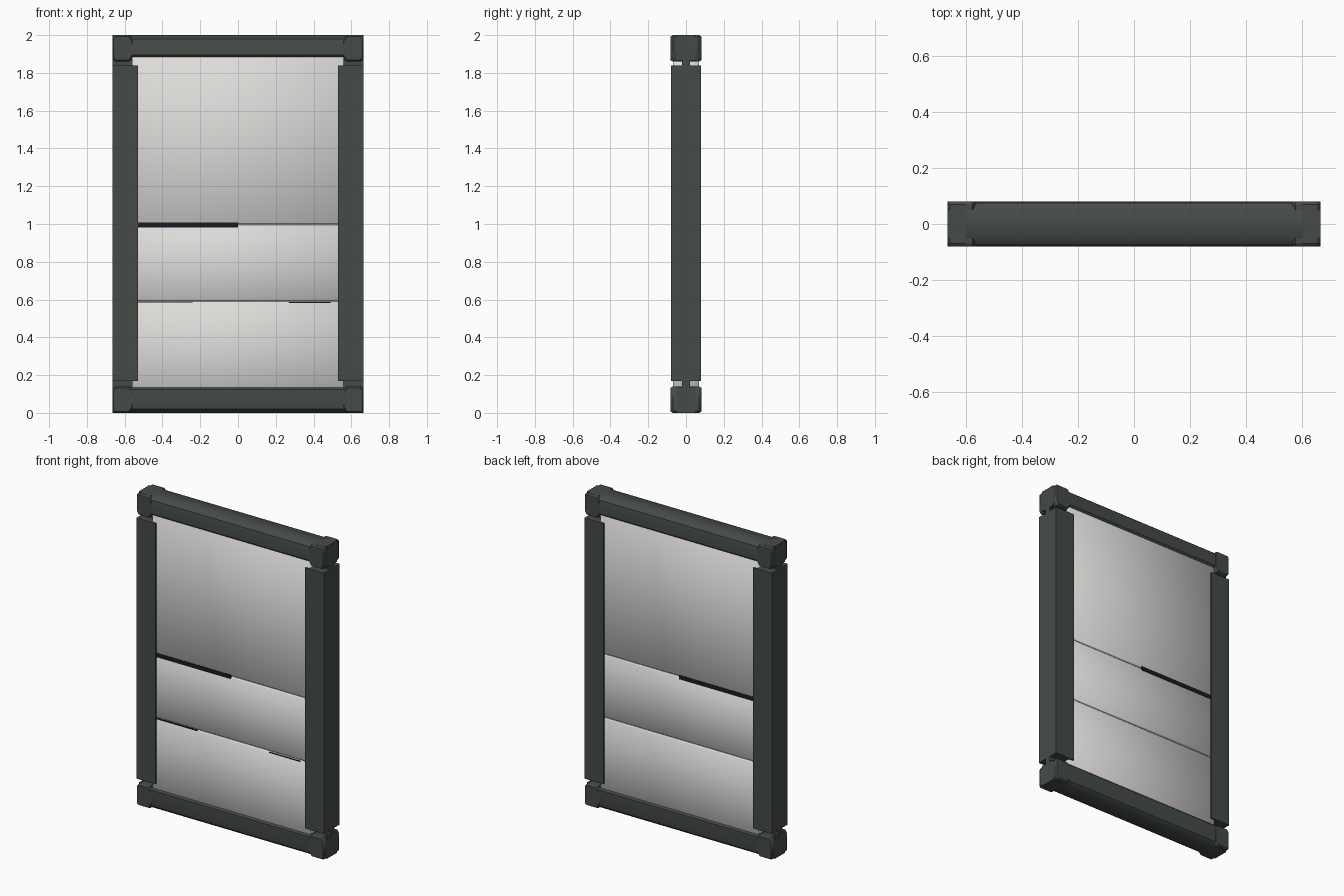
import bpy, bmesh, math

if "Cube" in bpy.data.objects:
    bpy.data.objects.remove(bpy.data.objects["Cube"])


def material(name, rgb):
    m = bpy.data.materials.new(name)
    m.diffuse_color = (*rgb, 1)
    m.use_nodes = True
    m.node_tree.nodes["Principled BSDF"].inputs["Base Color"].default_value = m.diffuse_color
    return m


FRAME = material("dark green grey frame", (0.06, 0.071, 0.062))
PANEL = material("pale grey panel", (0.74, 0.73, 0.71))
SLIT = material("near black slit", (0.012, 0.011, 0.014))


def finish(name, bm, mat, smooth=None):
    bmesh.ops.recalc_face_normals(bm, faces=bm.faces)
    me = bpy.data.meshes.new(name)
    bm.to_mesh(me)
    bm.free()
    me.materials.append(mat)
    ob = bpy.data.objects.new(name, me)
    bpy.context.collection.objects.link(ob)
    if smooth is not None:
        bpy.context.view_layer.objects.active = ob
        ob.select_set(True)
        bpy.ops.object.shade_smooth_by_angle(angle=math.radians(smooth))
        ob.select_set(False)
    return ob


def box(name, x, y, z, mat, bevel=0, smooth=None):
    bm = bmesh.new()
    bmesh.ops.create_cube(bm, size=1)
    for v in bm.verts:
        for i, (a, b) in enumerate((x, y, z)):
            v.co[i] = (a + b) / 2 + v.co[i] * (b - a)
    if bevel:
        bmesh.ops.bevel(bm, geom=bm.edges[:], offset=bevel, segments=1,
                        affect='EDGES', profile=0.5)
    return finish(name, bm, mat, smooth)


def prism(name, ring0, ring1, mat, smooth=None):
    """Loft two matching outlines and cap both ends."""
    bm = bmesh.new()
    a = [bm.verts.new(p) for p in ring0]
    b = [bm.verts.new(p) for p in ring1]
    n = len(a)
    for i in range(n):
        bm.faces.new((a[i], a[(i + 1) % n], b[(i + 1) % n], b[i]))
    bm.faces.new(a)
    bm.faces.new(b)
    return finish(name, bm, mat, smooth)


# Side posts
for s, side in ((-1, "left"), (1, "right")):
    x = sorted((s * 0.53, s * 0.665))
    box(side + "_post", x, (-0.08, 0.08), (0.17, 1.84), FRAME)

# Top and bottom rails: chamfered profile, flat outer strip
for end, inner, outer, d in (("top", 1.885, 2.0, 1), ("bottom", 0.135, 0.0, -1)):
    half = [(0.05, outer), (0.075, outer - d * 0.02), (0.08, outer - d * 0.045),
            (0.08, inner + d * 0.01), (0.07, inner)]
    profile = half + [(-y, z) for y, z in reversed(half)]
    prism(end + "_rail", [(-0.6, y, z) for y, z in profile],
          [(0.6, y, z) for y, z in profile], FRAME, 40)

    # Corner joints: core block, neck towards post, front and back lobes
    for s, side in ((-1, "left"), (1, "right")):
        tag = end + "_" + side
        x = sorted((s * 0.555, s * 0.665))
        box(tag + "_core", x, (-0.05, 0.05),
            sorted((outer, outer - d * 0.135)), FRAME)
        box(tag + "_neck", x, (-0.02, 0.02),
            sorted((outer - d * 0.13, outer - d * 0.175)), FRAME)
        zc = outer - d * 0.07
        for f, face in ((-1, "front"), (1, "back")):
            def outline(y, k):
                base = [(-0.055, -0.04), (-0.035, -0.07), (0.04, -0.07), (0.055, -0.05),
                        (0.055, 0.06), (0.045, 0.07), (-0.035, 0.07), (-0.055, 0.04)]
                return [(s * (0.605 + 0.005 + px * k), f * y, zc + d * pz * k)
                        for px, pz in base]
            prism(tag + "_" + face + "_lobe", outline(0.008, 1), outline(0.07, 1), FRAME, 40)
            prism(tag + "_" + face + "_cap", outline(0.07, 1), outline(0.081, 0.9), FRAME, 40)

# Three infill panels with softly shaded edges
for name, z in (("upper_panel", (1.0, 1.90)), ("middle_panel", (0.594, 0.996)),
                ("lower_panel", (0.11, 0.59))):
    box(name, (-0.56, 0.56), (-0.07, 0.07), z, PANEL, 0.006, 180)
box("panel_core", (-0.55, 0.55), (-0.062, 0.062), (0.12, 1.89), PANEL)

# Dark slits at the panel joints
box("middle_slit", (-0.54, 0.0), (-0.073, 0.073), (0.982, 1.008), SLIT)
box("lower_slit_left", (-0.54, -0.24), (-0.072, -0.06), (0.584, 0.59), SLIT)
box("lower_slit_right", (0.27, 0.49), (-0.072, -0.06), (0.582, 0.587), SLIT)
